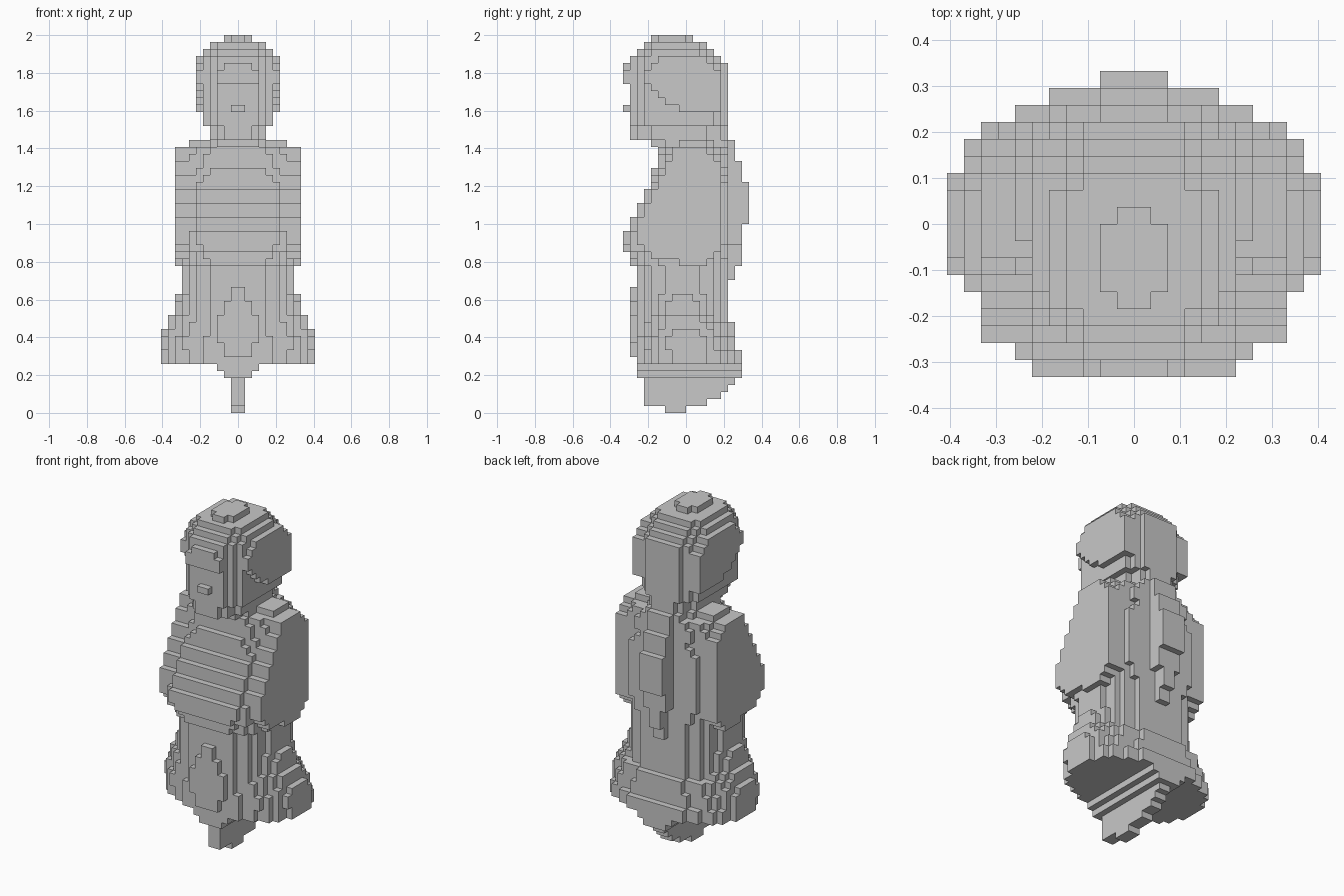
import bpy
import bmesh
from mathutils import Vector

cube = bpy.data.objects.get("Cube")
if cube:
    bpy.data.objects.remove(cube, do_unlink=True)

LAYERS = 54
UNIT = 2 / LAYERS
BOX = 20          # exponent that gives a square section
owner = {}        # block cell -> part name


def fill(name, rows, end, power=None, shifts=(0,)):
    """Stack sections (start layer, half width, front, back, roundness)."""
    stops = [row[0] for row in rows[1:]] + [end]
    for row, stop in zip(rows, stops):
        start, half, front, back = row[:4]
        curve = power or row[4]
        middle, depth = (front + back) / 2, (back - front) / 2
        for i in range(-12, 12):
            for j in range(front, back):
                v = abs((j + 0.5 - middle) / depth) ** curve
                for shift in shifts:
                    u = abs((i + 0.5 - shift) / half) ** curve
                    if u + v <= 1:
                        for k in range(start, stop):
                            owner.setdefault((i, j, k), name)


def build(name, material):
    """Make the outer block faces of one part."""
    bm = bmesh.new()
    corners = {}

    def corner(point):
        key = tuple(round(c) for c in point)
        if key not in corners:
            corners[key] = bm.verts.new(Vector(key) * UNIT)
        return corners[key]

    for cell, part in owner.items():
        if part != name:
            continue
        for axis in range(3):
            for side in (0, 1):
                beside = list(cell)
                beside[axis] += 2 * side - 1
                if tuple(beside) in owner:
                    continue
                a, b = Vector(), Vector()
                a[(axis + 1) % 3] = 1
                b[(axis + 2) % 3] = 1
                base = Vector(cell)
                base[axis] += side
                loop = [base, base + a, base + a + b, base + b]
                if not side:
                    loop.reverse()
                bm.faces.new([corner(p) for p in loop])
    mesh = bpy.data.meshes.new(name)
    bm.to_mesh(mesh)
    bm.free()
    mesh.materials.append(material)
    obj = bpy.data.objects.new(name, mesh)
    bpy.context.scene.collection.objects.link(obj)


# Keel under the skirt
fill("keel", [(0, 1, -3, 0), (1, 1, -6, 3), (2, 1, -6, 5), (3, 1, -6, 6),
              (4, 1, -6, 7), (5, 2, -7, 8), (6, 3, -7, 8)], 7, BOX)

# Waist, flared hips and belly plate
fill("waist", [(7, 8, -7, 6)], 21, 2.4)
fill("skirt", [(7, 11, -7, 8, 2.2), (9, 11, -7, 7, 2.4), (11, 11, -7, 7, 2),
               (12, 10, -7, 7, 2.2), (13, 10, -7, 6, 2), (14, 9, -7, 6, 2.2),
               (16, 9, -7, 6, 1.9)], 17)
fill("belly_plate", [(8, 2, -8, -7), (10, 3, -8, -7), (14, 2, -8, -7),
                     (16, 1, -8, -7)], 18, BOX)

# Chest with flat arms at its sides
fill("chest", [(21, 8, -8, 6, 2.4), (22, 8, -8, 6, 3), (23, 8, -9, 6, 3.5),
               (24, 8, -9, 6, 5), (26, 8, -8, 6, 5), (28, 8, -7, 6, 5),
               (30, 8, -6, 6, 5), (32, 8, -5, 6, 4), (33, 8, -5, 6, 3),
               (34, 8, -5, 6, 2.2), (35, 8, -4, 6, 3), (37, 8, -4, 6, 2.4)], 38)
fill("arms", [(21, 9, -1, 3), (22, 9, -5, 4), (23, 9, -6, 5), (24, 9, -7, 5),
              (28, 9, -6, 5), (30, 9, -5, 5), (32, 9, -4, 5), (34, 9, -3, 5),
              (36, 9, -2, 4), (37, 9, -2, 3)], 38, BOX)
fill("shoulder_pads", [(38, 1.5, -1, 3)], 39, BOX, (-5.5, 5.5))

# Long ridge down the back
fill("back_ridge", [(19, 1, 6, 7), (21, 1, 6, 8), (24, 2, 6, 8), (27, 2, 6, 9),
                    (33, 2, 6, 8), (36, 2, 6, 7)], 39, BOX)

# Neck and head
fill("neck", [(38, 4, -5, 6)], 39, 3)
fill("head", [(39, 4, -8, 6, 2.4), (41, 5, -8, 6, 3), (50, 5, -8, 5, 3),
              (51, 5, -7, 4, 3), (52, 4, -6, 3, 3), (53, 2, -5, 1, 3)], LAYERS)
fill("hair_sides", [(43, 6, -1, 5), (44, 6, -3, 5), (45, 6, -4, 5),
                    (46, 6, -5, 5), (47, 6, -6, 5), (49, 6, -5, 4),
                    (50, 6, -4, 3)], 51, BOX)
fill("fringe", [(47, 3, -9, -8), (49, 2, -9, -8)], 50, BOX)
fill("nose", [(43, 1, -9, -8)], 44, BOX)

grey = bpy.data.materials.new("plain_grey")
grey.use_nodes = True
colour = (0.58, 0.58, 0.58, 1)
grey.diffuse_color = colour
grey.node_tree.nodes["Principled BSDF"].inputs["Base Color"].default_value = colour

for part in dict.fromkeys(owner.values()):
    build(part, grey)
